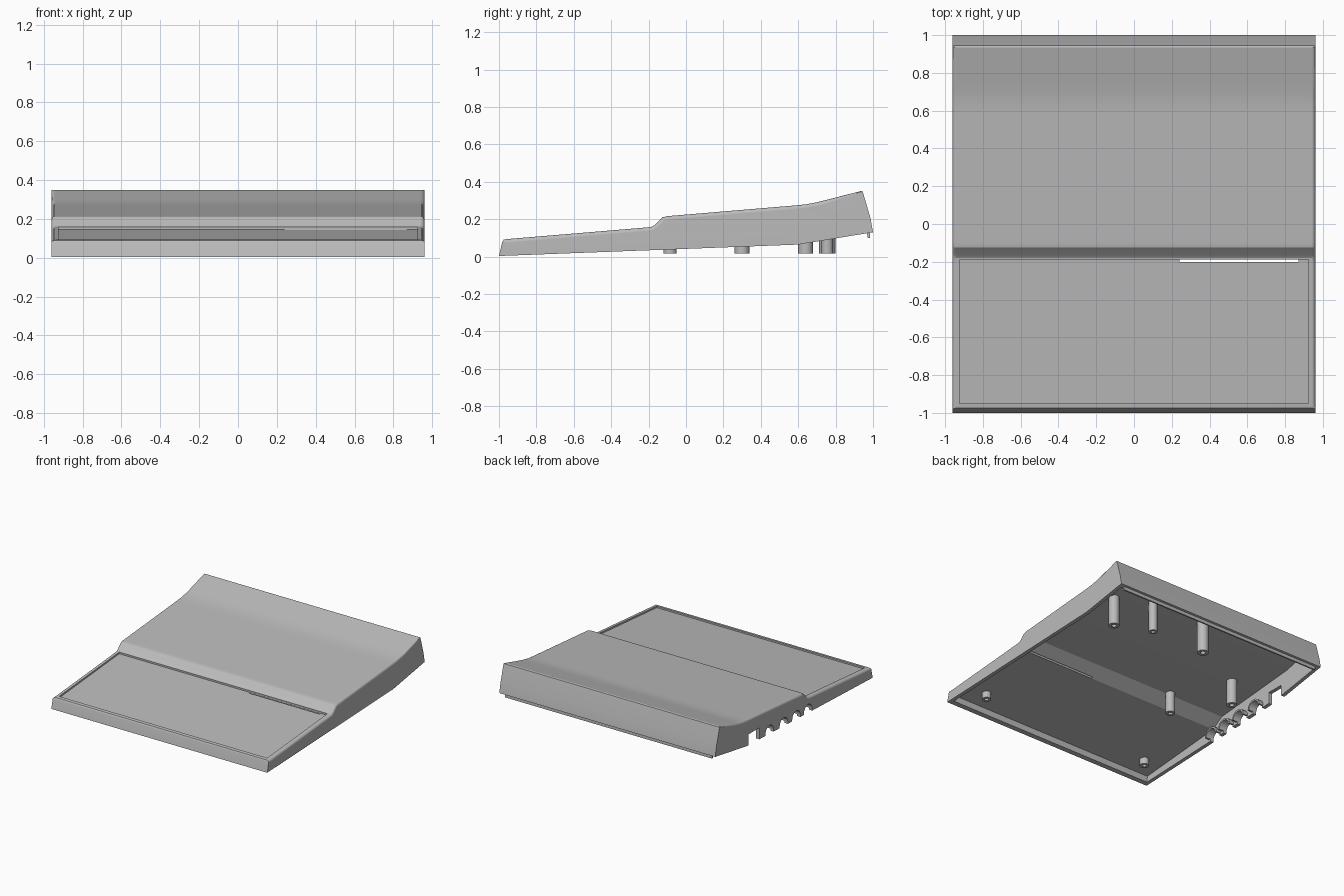
import bpy, bmesh, math

cube = bpy.data.objects.get("Cube")
if cube:
    bpy.data.objects.remove(cube, do_unlink=True)

grey = bpy.data.materials.new("plain_grey")
grey.use_nodes = True
GREY = (0.5, 0.5, 0.5, 1)
grey.diffuse_color = GREY
grey.node_tree.nodes["Principled BSDF"].inputs["Base Color"].default_value = GREY


def add_object(name, bm):
    bmesh.ops.recalc_face_normals(bm, faces=bm.faces)
    mesh = bpy.data.meshes.new(name)
    bm.to_mesh(mesh)
    bm.free()
    mesh.materials.append(grey)
    obj = bpy.data.objects.new(name, mesh)
    bpy.context.collection.objects.link(obj)
    return obj


def extrude_profile(name, points, x0, x1, bevel_if=None, width=0.02):
    """Extrude a (y, z) outline along x, optionally rounding its end edges."""
    bm = bmesh.new()
    face = bm.faces.new([bm.verts.new((x0, y, z)) for y, z in points])
    new = bmesh.ops.extrude_face_region(bm, geom=[face])["geom"]
    bmesh.ops.translate(bm, vec=(x1 - x0, 0, 0),
                        verts=[v for v in new if isinstance(v, bmesh.types.BMVert)])
    if bevel_if:
        edges = [e for e in bm.edges if abs(e.verts[0].co.x - e.verts[1].co.x) < 1e-5
                 and bevel_if(e)]
        bmesh.ops.bevel(bm, geom=edges, offset=width, segments=5,
                        profile=0.5, affect='EDGES')
    return add_object(name, bm)


def activate(obj):
    bpy.ops.object.select_all(action='DESELECT')
    obj.select_set(True)
    bpy.context.view_layer.objects.active = obj


def cut(target, cutter):
    activate(target)
    mod = target.modifiers.new("cut", 'BOOLEAN')
    mod.operation, mod.solver, mod.object = 'DIFFERENCE', 'EXACT', cutter
    bpy.ops.object.modifier_apply(modifier=mod.name)
    bpy.data.objects.remove(cutter, do_unlink=True)


def smooth(obj, angle):
    activate(obj)
    bpy.ops.object.shade_smooth_by_angle(angle=math.radians(angle))


def interpolate(points, y):
    for (y0, z0), (y1, z1) in zip(points, points[1:]):
        if y0 <= y <= y1:
            return z0 + (z1 - z0) * (y - y0) / (y1 - y0)


def arc(y, z, r, n=10):
    return [(y + r * math.cos(math.pi * i / n), z + r * math.sin(math.pi * i / n))
            for i in range(n + 1)]


# Outer shell with a sloped front deck, a step and a raised back
bottom = [(-1, 0.003), (0.6, 0.064), (1, 0.13)]
top = [(0.985, 0.21), (0.945, 0.347), (0.935, 0.35), (0.74, 0.3), (0.69, 0.288),
       (0.64, 0.279), (0.58, 0.273), (-0.1, 0.216), (-0.125, 0.21), (-0.165, 0.17),
       (-0.18, 0.16), (-0.205, 0.156), (-0.96, 0.093), (-0.975, 0.09), (-0.982, 0.08)]
shell = extrude_profile(
    "shell", bottom + top, -0.96, 0.96,
    lambda e: all(v.co.z > 0.078 and -0.98 < v.co.y < 0.94 for v in e.verts))

# Hollow underside
ceiling = [(-0.955, 0.052), (-0.2, 0.118), (-0.1, 0.182), (0.65, 0.248), (0.92, 0.315)]
cut(shell, extrude_profile("cavity", [(-0.968, -0.1)] + ceiling + [(0.965, 0.14), (0.965, -0.1)],
                           -0.93, 0.93))

# Shallow recess in the front deck
cut(shell, extrude_profile("recess", [(-0.95, 0.081), (-0.188, 0.145),
                                      (-0.188, 0.18), (-0.95, 0.12)], -0.925, 0.925))

# Thin slot at the back of the recess
cut(shell, extrude_profile("slot", [(-0.2, 0.08), (-0.189, 0.08),
                                    (-0.189, 0.152), (-0.2, 0.152)], 0.24, 0.87))

# Square notch and arched cable openings in the right wall, with collars inside
cut(shell, extrude_profile("notch", [(0.44, -0.1), (0.58, -0.1), (0.58, 0.15), (0.44, 0.15)],
                           -1, -0.92))
RADIUS = 0.052
for number, y in enumerate((0.31, 0.13, -0.03, -0.18), 1):
    z = interpolate(bottom, y) + 0.015
    opening = arc(y, z, RADIUS) + [(y - RADIUS, -0.1), (y + RADIUS, -0.1)]
    cut(shell, extrude_profile("opening", opening, -1, -0.92))
    extrude_profile(f"cable_collar_{number}",
                    arc(y, z, RADIUS + 0.014) + arc(y, z, RADIUS)[::-1], -0.945, -0.89)

smooth(shell, 22)
weighted = shell.modifiers.new("even_shading", 'WEIGHTED_NORMAL')
weighted.keep_sharp = True

# Locating lip along the bottom of the back wall
extrude_profile("back_lip", [(0.96, 0.16), (0.972, 0.1), (0.984, 0.1), (0.982, 0.16)],
                -0.92, 0.92)

# Screw posts hanging from the ceiling, each with a blind hole
posts = [(0.73, 0.64, 0.04), (0.45, 0.755, 0.032), (-0.03, 0.755, 0.043),
         (-0.69, 0.3, 0.04), (-0.42, -0.085, 0.035),
         (0.75, -0.8, 0.035), (-0.77, -0.8, 0.035)]
for number, (x, y, r) in enumerate(posts, 1):
    low, high = 0.015, interpolate(ceiling, y) + 0.012
    hole = r * 0.45
    outline = [(0, low + 0.03), (hole, low + 0.03), (hole, low), (r, low), (r, high), (0, high)]
    bm = bmesh.new()
    verts = [bm.verts.new((x + d, y, z)) for d, z in outline]
    edges = [bm.edges.new(pair) for pair in zip(verts, verts[1:])]
    bmesh.ops.spin(bm, geom=verts + edges, cent=(x, y, 0), axis=(0, 0, 1),
                   angle=math.tau, steps=24)
    bmesh.ops.remove_doubles(bm, verts=bm.verts, dist=1e-5)
    smooth(add_object(f"screw_post_{number}", bm), 30)
